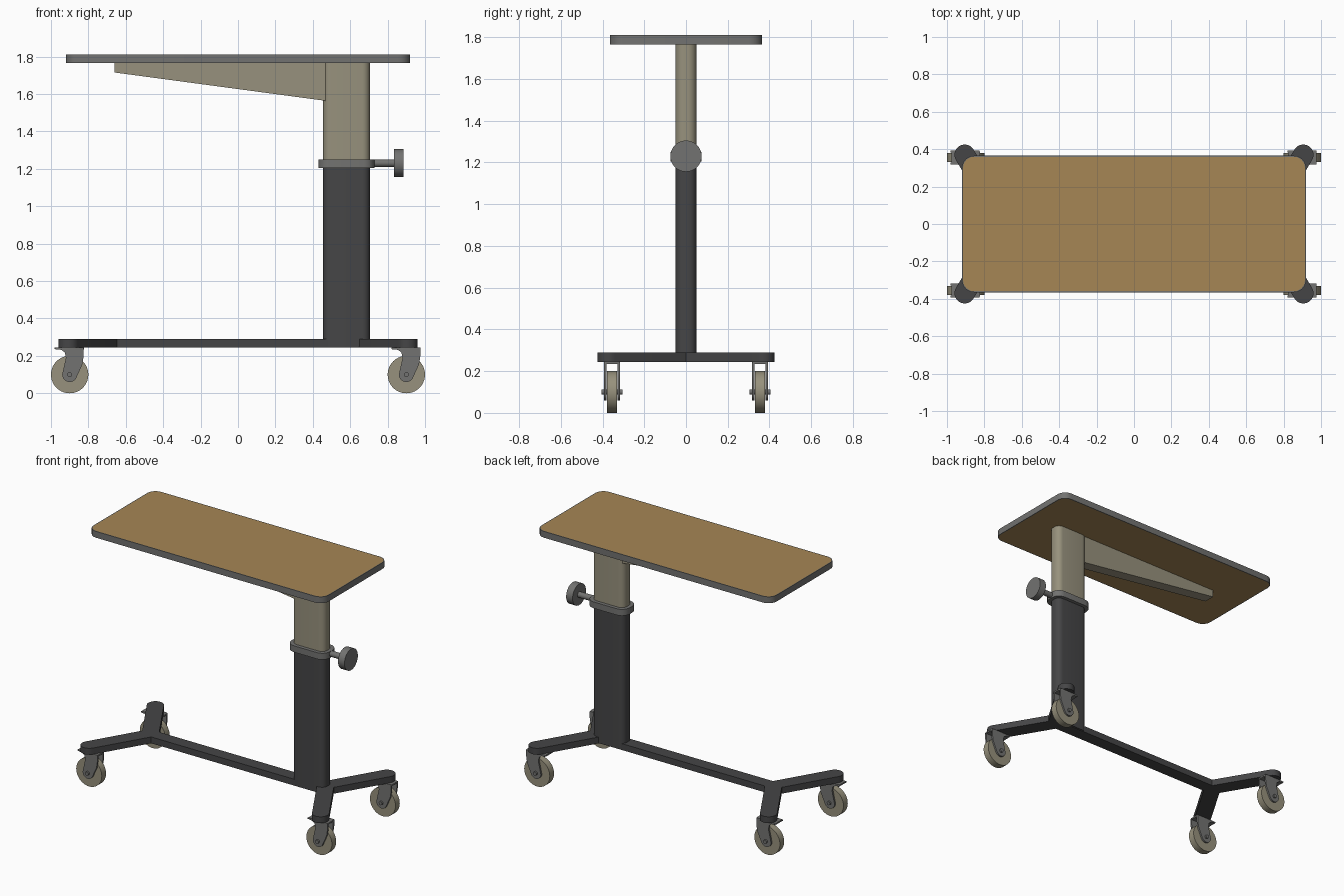
import bpy, bmesh
from math import sin, cos, pi, atan2, radians
from mathutils import Vector

cube = bpy.data.objects.get("Cube")
if cube:
    bpy.data.objects.remove(cube, do_unlink=True)


def material(name, r, g, b):
    m = bpy.data.materials.new(name)
    m.use_nodes = True
    m.diffuse_color = (r, g, b, 1)
    m.node_tree.nodes["Principled BSDF"].inputs["Base Color"].default_value = (r, g, b, 1)
    return m


WOOD = material("wood brown", 0.38, 0.24, 0.09)
GREY = material("mid grey", 0.17, 0.17, 0.165)
DARK = material("dark grey", 0.06, 0.06, 0.062)
BEIGE = material("warm beige", 0.31, 0.285, 0.205)


def arc(cx, cy, r, start, end, steps):
    """Points on an arc, angles in degrees."""
    angles = [radians(start + (end - start) * i / steps) for i in range(steps + 1)]
    return [(cx + r * cos(a), cy + r * sin(a)) for a in angles]


def rounded_rect(cx, hx, hy, r, steps=6):
    pts = []
    for i, (sx, sy) in enumerate([(1, 1), (-1, 1), (-1, -1), (1, -1)]):
        pts += arc(cx + sx * (hx - r), sy * (hy - r), r, 90 * i, 90 * i + 90, steps)
    return pts


# Maps a profile point (u, v) and a depth w to space, for each extrusion axis
PLACE = {
    "x": lambda u, v, w: Vector((w, u, v)),
    "y": lambda u, v, w: Vector((u, w, v)),
    "z": lambda u, v, w: Vector((u, v, w)),
}


def prism(name, pts, axis, lo, hi, mat, offset=(0, 0, 0), rim=0):
    """Extrude a closed profile along an axis; rim gives the caps an inset border."""
    bm = bmesh.new()
    place = PLACE[axis]
    verts = [bm.verts.new(place(u, v, lo) + Vector(offset)) for u, v in pts]
    base = bm.faces.new(verts)
    new = bmesh.ops.extrude_face_region(bm, geom=[base])["geom"]
    step = place(0, 0, hi - lo)
    bmesh.ops.translate(bm, vec=step, verts=[g for g in new if isinstance(g, bmesh.types.BMVert)])
    bmesh.ops.recalc_face_normals(bm, faces=bm.faces)
    if rim:
        caps = [f for f in bm.faces if len(f.verts) > 4]
        bmesh.ops.inset_individual(bm, faces=caps, thickness=rim)
    mesh = bpy.data.meshes.new(name)
    bm.to_mesh(mesh)
    bm.free()
    mesh.materials.append(mat)
    obj = bpy.data.objects.new(name, mesh)
    bpy.context.collection.objects.link(obj)
    bpy.ops.object.select_all(action="DESELECT")
    obj.select_set(True)
    bpy.context.view_layer.objects.active = obj
    bpy.ops.object.shade_smooth_by_angle(angle=radians(35))
    return obj


def disc(name, u, v, r, axis, lo, hi, mat, offset=(0, 0, 0), sides=32):
    return prism(name, arc(u, v, r, 0, 360, sides)[:-1], axis, lo, hi, mat, offset)


# Tabletop: grey edge band, wooden faces
top = prism("tabletop", rounded_rect(0, 0.92, 0.365, 0.065), "z", 1.765, 1.81, GREY, rim=0.006)
top.data.materials.append(WOOD)
for face in top.data.polygons:
    face.material_index = int(len(face.vertices) > 4)

# Tapered bracket under the tabletop
prism("support_bracket", [(-0.66, 1.765), (-0.66, 1.715), (0.48, 1.562), (0.48, 1.765)],
      "y", -0.04, 0.04, BEIGE)

# Telescopic column with clamp collar and knob
column = rounded_rect(0.58, 0.125, 0.05, 0.04)
prism("inner_column", column, "z", 1.22, 1.765, BEIGE)
prism("outer_column", column, "z", 0.25, 1.21, DARK)
prism("clamp_collar", rounded_rect(0.58, 0.15, 0.075, 0.06), "z", 1.205, 1.25, GREY)
disc("knob_shaft", 0, 1.23, 0.02, "x", 0.72, 0.84, GREY)
disc("knob", 0, 1.23, 0.075, "x", 0.835, 0.885, GREY)

# Base: one outline with a forked arm pair at each end
JOINT, END, ARM, BAR = 0.685, Vector((0.905, 0.37)), 0.055, 0.045
angle = atan2(END.y, END.x - JOINT)
notch = JOINT + ARM / sin(angle)
inner = JOINT + BAR / (sin(angle) / cos(angle)) - ARM / sin(angle)
deg = angle * 180 / pi
quarter = arc(END.x, END.y, ARM, deg - 90, deg + 90, 12) + [(inner, BAR)]
right_half = [(x, -y) for x, y in reversed(quarter)] + [(notch, 0)] + quarter
prism("base_frame", right_half + [(-x, -y) for x, y in right_half], "z", 0.245, 0.29, DARK)

# Casters, all trailing the same way
leg = ([(0.075, 0.245), (0.075, 0.2), (0.068, 0.155)]
       + arc(0, 0.1, 0.04, -15, -180, 10)
       + [(-0.02, 0.19), (-0.026, 0.218), (-0.045, 0.232), (-0.08, 0.237), (-0.08, 0.245)])
for end, sx in (("right", -1), ("left", 1)):
    for side, sy in (("front", -1), ("back", 1)):
        tag = f"{side}_{end}"
        spot = (sx * 0.9, sy * 0.355, 0)
        disc(f"{tag}_wheel", 0, 0.1, 0.1, "y", -0.024, 0.024, BEIGE, spot, 40)
        prism(f"{tag}_fork_plate", rounded_rect(0, 0.077, 0.038, 0.01, 2),
              "z", 0.235, 0.246, GREY, spot)
        for name, s in (("near", -1), ("far", 1)):
            prism(f"{tag}_{name}_fork_leg", leg, "y", s * 0.026, s * 0.038, GREY, spot)
        disc(f"{tag}_axle", 0, 0.1, 0.013, "y", -0.05, 0.05, GREY, spot, 16)
